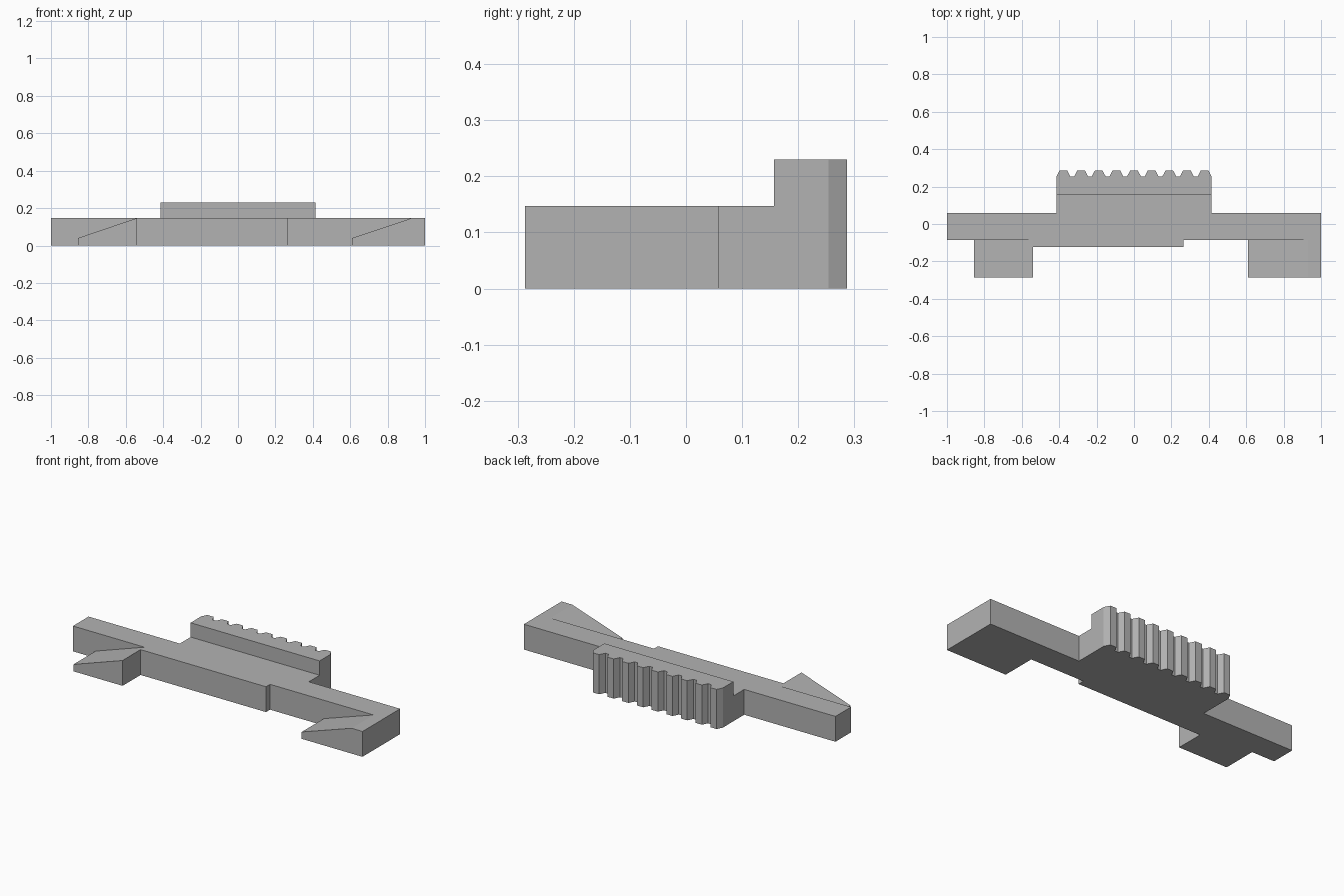
import bpy
import bmesh
from mathutils import Vector

cube = bpy.data.objects.get("Cube")
if cube:
    bpy.data.objects.remove(cube, do_unlink=True)

grey = bpy.data.materials.new("plain grey")
grey.use_nodes = True
grey.diffuse_color = (0.45, 0.45, 0.45, 1)
grey.node_tree.nodes["Principled BSDF"].inputs["Base Color"].default_value = grey.diffuse_color


def prism(name, points, sweep):
    """Extrude a flat outline along the sweep vector."""
    bm = bmesh.new()
    base = bm.faces.new([bm.verts.new(p) for p in points])
    top = bmesh.ops.extrude_face_region(bm, geom=[base], use_keep_orig=True)["geom"]
    moved = [v for v in top if isinstance(v, bmesh.types.BMVert)]
    bmesh.ops.translate(bm, verts=moved, vec=Vector(sweep))
    bmesh.ops.recalc_face_normals(bm, faces=bm.faces)
    mesh = bpy.data.meshes.new(name)
    bm.to_mesh(mesh)
    bm.free()
    mesh.materials.append(grey)
    obj = bpy.data.objects.new(name, mesh)
    bpy.context.collection.objects.link(obj)
    return obj


BAR_H, GRIP_H = 0.147, 0.23
FRONT, BACK = -0.085, 0.058
STEP_L, STEP_R, STEP_Y = -0.54, 0.265, -0.122
GRIP_X, GRIP_Y = 0.414, 0.157
TAB_Y = -0.287

# Long bar with the shallow front step and the neck behind it
plan = [(-1, FRONT), (STEP_L, FRONT), (STEP_L, STEP_Y), (STEP_R, STEP_Y),
        (STEP_R, FRONT), (1, FRONT), (1, BACK), (GRIP_X, BACK),
        (GRIP_X, GRIP_Y), (-GRIP_X, GRIP_Y), (-GRIP_X, BACK), (-1, BACK)]
prism("slider_bar", [(x, y, 0) for x, y in plan], (0, 0, BAR_H))

# Raised thumb grip with nine trapezoid ridges along its back
PITCH, ROOT_Y, TIP_Y = 0.0943, 0.254, 0.287
ridges = []
for i in range(-4, 5):
    c = i * PITCH
    ridges += [(c - 0.037, ROOT_Y), (c - 0.02, TIP_Y),
               (c + 0.02, TIP_Y), (c + 0.037, ROOT_Y)]
grip = [(-GRIP_X, GRIP_Y)] + ridges + [(GRIP_X, GRIP_Y)]
prism("ridged_grip", [(x, y, 0) for x, y in grip], (0, 0, GRIP_H))

# Sloped wedge tabs on the front
LIP = 0.04
wedges = {
    "right_wedge_tab": [(-0.855, 0), (STEP_L, 0), (STEP_L, BAR_H), (-0.855, LIP)],
    "left_wedge_tab": [(0.61, 0), (1, 0), (1, BAR_H), (0.93, BAR_H), (0.61, LIP)],
}
for name, side in wedges.items():
    prism(name, [(x, TAB_Y, z) for x, z in side], (0, FRONT - TAB_Y, 0))
